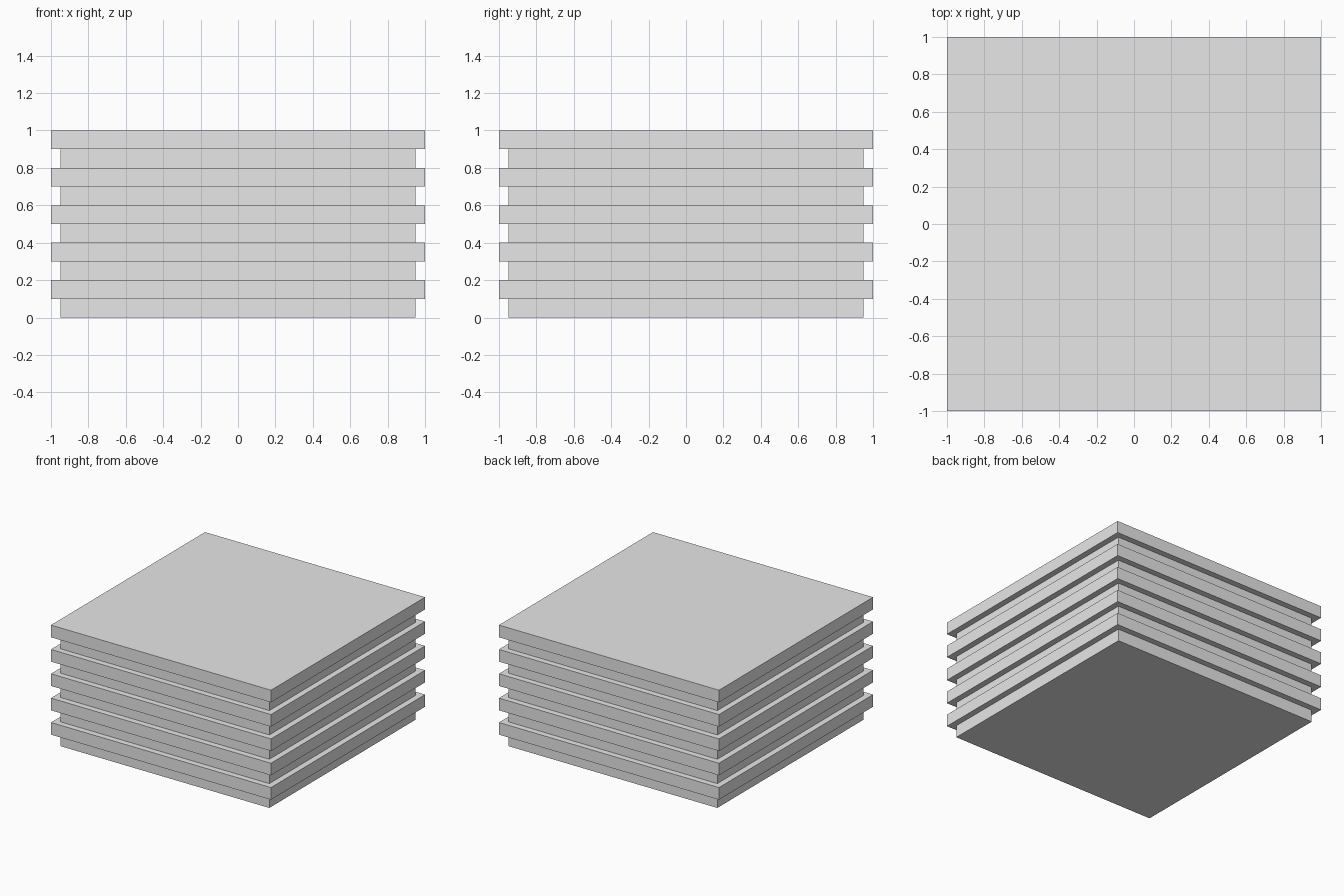
import bpy

cube = bpy.data.objects.get("Cube")
if cube:
    bpy.data.objects.remove(cube, do_unlink=True)

# Plain grey finish
grey = bpy.data.materials.new("light_grey")
grey.use_nodes = True
colour = (0.8, 0.8, 0.8, 1)
grey.diffuse_color = colour
grey.node_tree.nodes["Principled BSDF"].inputs["Base Color"].default_value = colour

LAYER = 0.1   # thickness of every slab
PAIRS = 5


def slab(name, width, bottom):
    """Square slab standing on the given height."""
    bpy.ops.mesh.primitive_cube_add(size=1, location=(0, 0, bottom + LAYER / 2))
    obj = bpy.context.object
    obj.name = name
    obj.scale = (width, width, LAYER)
    bpy.ops.object.transform_apply(location=False, rotation=False, scale=True)
    obj.data.materials.append(grey)


# Alternating recessed and wide slabs, stacked upwards
for i in range(PAIRS):
    base = i * 2 * LAYER
    slab(f"recessed_slab_{i + 1}", 1.9, base)
    slab(f"wide_slab_{i + 1}", 2.0, base + LAYER)
